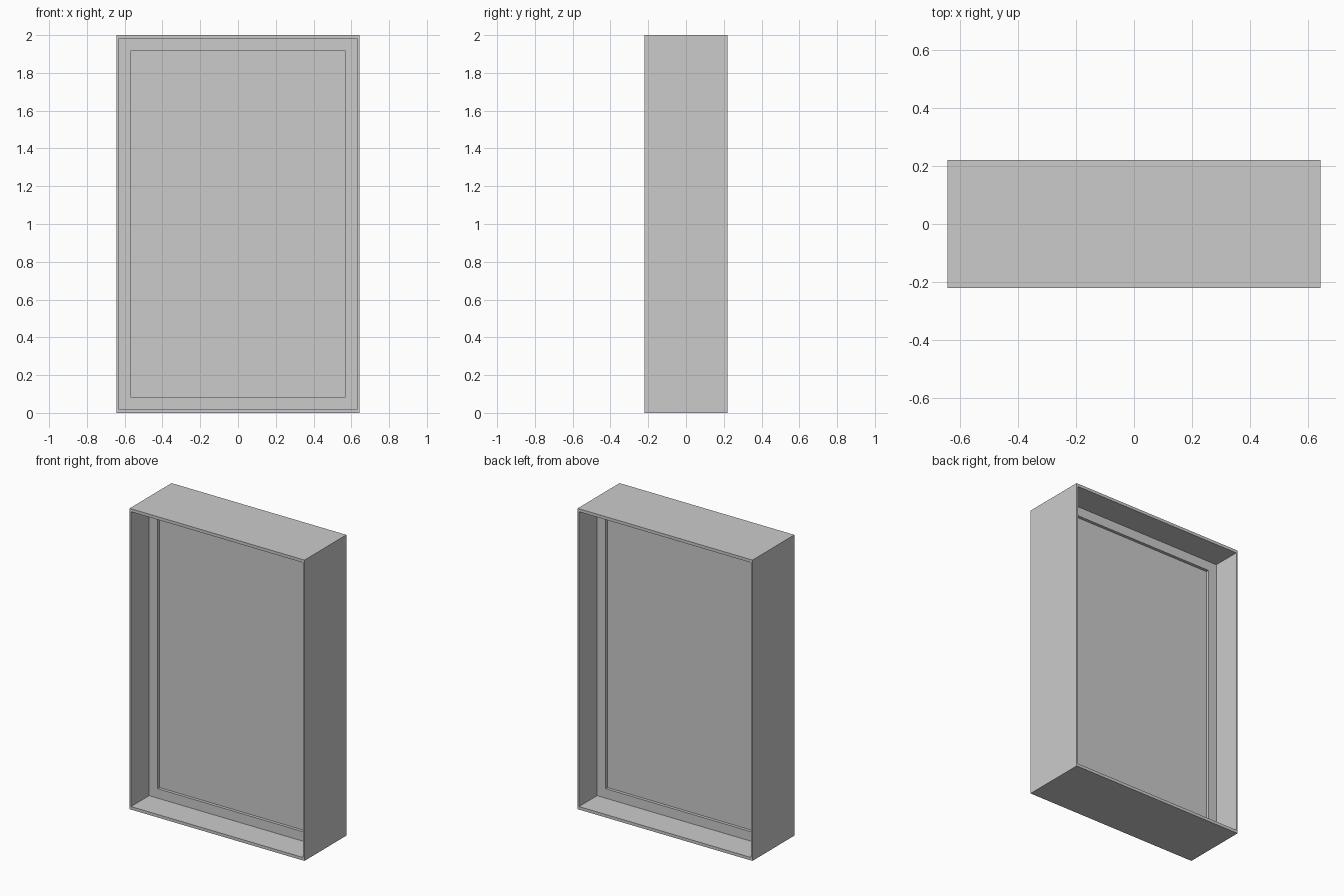
import bpy, bmesh

if "Cube" in bpy.data.objects:
    bpy.data.objects.remove(bpy.data.objects["Cube"])

W, D, H = 0.643, 0.22, 2.0   # half width, half depth, height


def frame(name, outer, inner, half_depth):
    """Rectangular ring; outer/inner = (half width, z low, z high)."""
    bm = bmesh.new()

    def ring(r, y):
        w, lo, hi = r
        return [bm.verts.new((x, y, z)) for x, z in ((-w, lo), (w, lo), (w, hi), (-w, hi))]

    of, inf = ring(outer, -half_depth), ring(inner, -half_depth)
    ob, inb = ring(outer, half_depth), ring(inner, half_depth)
    for a, b in ((of, inf), (inf, inb), (inb, ob), (ob, of)):
        for i in range(4):
            j = (i + 1) % 4
            bm.faces.new((a[i], a[j], b[j], b[i]))
    bmesh.ops.recalc_face_normals(bm, faces=bm.faces)
    me = bpy.data.meshes.new(name)
    bm.to_mesh(me)
    bm.free()
    ob = bpy.data.objects.new(name, me)
    bpy.context.collection.objects.link(ob)


# Deep casing around the opening
casing_hole = (W - 0.010, 0.02, H - 0.02)
frame("casing", (W, 0, H), casing_hole, D)

# Sash set in the middle of the casing
sash_hole = (0.57, 0.083, H - 0.083)
frame("sash", casing_hole, sash_hole, 0.03)

# Thin pane filling the sash, recessed on both sides
bpy.ops.mesh.primitive_cube_add(size=1, location=(0, 0, H / 2))
pane = bpy.context.object
pane.name = "pane"
pane.scale = (2 * sash_hole[0], 0.02, sash_hole[2] - sash_hole[1])
